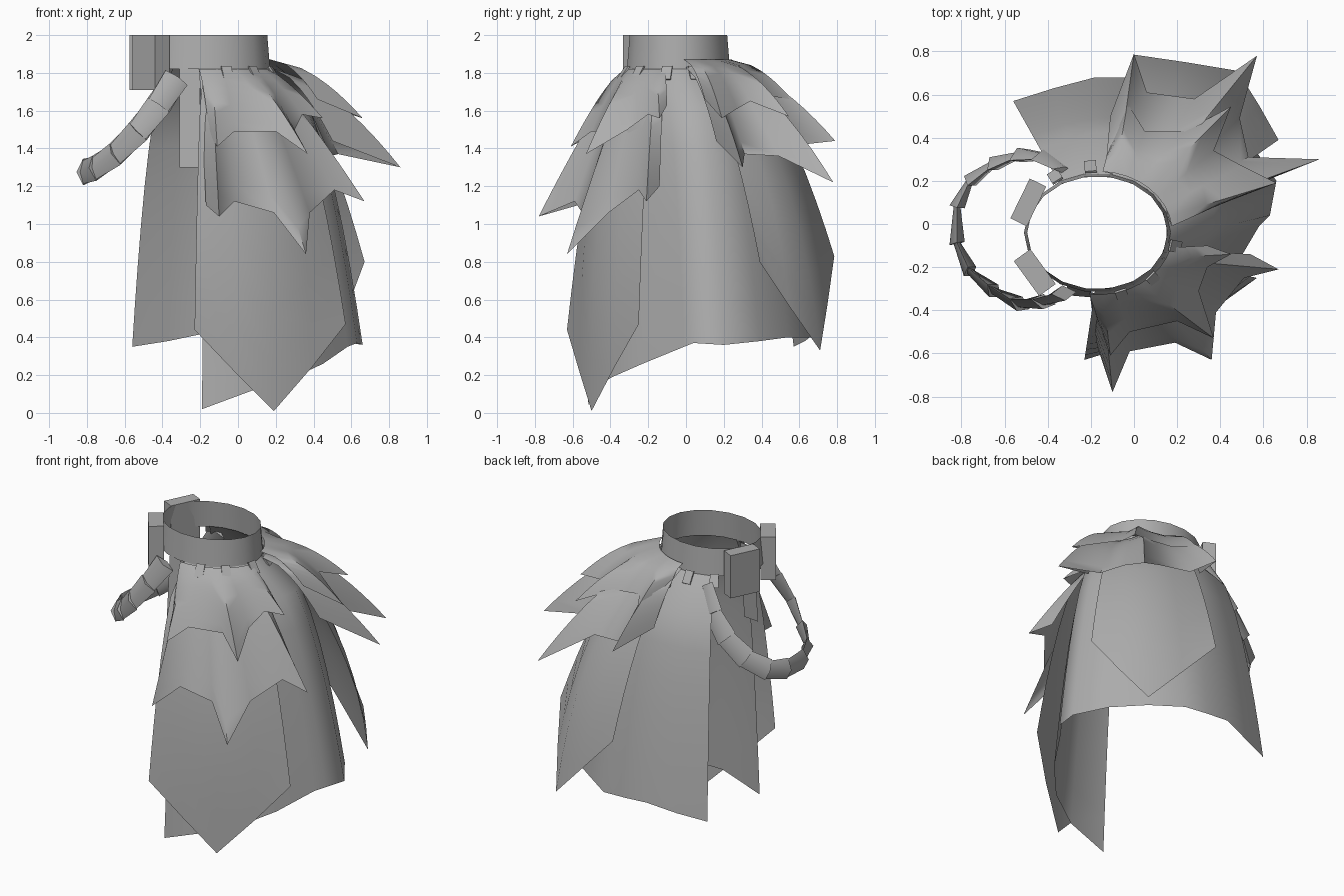
import bpy, bmesh, math
from mathutils import Vector, Matrix

if "Cube" in bpy.data.objects:
    bpy.data.objects.remove(bpy.data.objects["Cube"])

grey = bpy.data.materials.new("plain grey")
grey.use_nodes = True
colour = (0.42, 0.42, 0.42, 1)
grey.diffuse_color = colour
grey.node_tree.nodes["Principled BSDF"].inputs["Base Color"].default_value = colour


def finish(name, bm, angle=40):
    mesh = bpy.data.meshes.new(name)
    bm.to_mesh(mesh)
    bm.free()
    mesh.materials.append(grey)
    obj = bpy.data.objects.new(name, mesh)
    bpy.context.collection.objects.link(obj)
    bpy.ops.object.select_all(action="DESELECT")
    bpy.context.view_layer.objects.active = obj
    obj.select_set(True)
    bpy.ops.object.shade_smooth_by_angle(angle=math.radians(angle))


def waist(degrees, z, grow=0.0):
    a = math.radians(degrees)
    return Vector((-0.17 + (0.325 + grow) * math.cos(a),
                   -0.04 + (0.262 + grow) * math.sin(a), z))


def grid(bm, rows, closed=False):
    verts = [[bm.verts.new(p) for p in row] for row in rows]
    for up, low in zip(verts, verts[1:]):
        n = len(up)
        for i in range(n if closed else n - 1):
            j = (i + 1) % n
            bm.faces.new((up[i], low[i], low[j], up[j]))
    return verts


def cloth(name, hem, start, end, top, flare, grow=0.0, bulge=0.0, steps=7):
    """Hang a sheet from an arc of the waist down to the given hem points."""
    hem = [Vector(p) for p in hem]
    n = len(hem) - 1
    rows = []
    for r in range(steps + 1):
        t = r / steps
        row = []
        for i, low in enumerate(hem):
            s = i / n
            high = waist(start + (end - start) * s, top, grow)
            p = high.lerp(low, t ** flare)
            p.z = high.z + (low.z - high.z) * t
            out = Vector((low.x - high.x, low.y - high.y, 0)).normalized()
            row.append(p + out * bulge * math.sin(math.pi * t) * math.sin(math.pi * s))
        rows.append(row)
    bm = bmesh.new()
    grid(bm, rows)
    finish(name, bm, 60)


# Waistband
bm = bmesh.new()
angles = range(0, 360, 20)
grid(bm, [[waist(a, 2) for a in angles], [waist(a, 1.82, 0.015) for a in angles]], True)
finish("waistband", bm)

# Long open skirt, wrapping from the front round the left side to the back
cloth("long_skirt", [
    (-.19, -.52, .02), (.08, -.51, .12), (.3, -.39, .19), (.45, -.23, .26),
    (.58, -.01, .35), (.63, .04, .37), (.66, .2, .36), (.53, .39, .38), (.34, .54, .4),
    (.15, .67, .4), (-.02, .68, .41), (-.18, .68, .42), (-.37, .63, .38), (-.56, .57, .35)],
    -90, 122, 1.83, .42)

# Pointed long panels over the skirt
cloth("front_panel", [
    (-.23, -.63, .44), (-.02, -.565, .22), (.19, -.5, .01),
    (.39, -.38, .24), (.57, -.25, .47)],
    -92, -25, 1.82, .48, .012, .05)
cloth("back_panel", [
    (.67, .39, .8), (.58, .55, .56), (.48, .71, .33), (.24, .75, .58), (0, .785, .83)],
    15, 78, 1.83, .55, .012, .05)

# Jagged short tiers
cloth("front_lower_tier", [
    (-.17, -.57, 1.1), (-.1, -.78, 1.04), (-.02, -.59, 1.12), (.19, -.55, 1.06),
    (.36, -.63, .84), (.38, -.41, 1.06), (.51, -.25, 1.18), (.67, -.21, 1.12), (.54, -.14, 1.2)],
    -96, -16, 1.81, .85, .018)
cloth("front_upper_tier", [
    (-.15, -.5, 1.47), (-.11, -.61, 1.41), (-.02, -.5, 1.49), (.2, -.45, 1.49),
    (.37, -.53, 1.37), (.3, -.31, 1.5), (.34, -.2, 1.58), (.45, -.14, 1.56), (.34, -.1, 1.63)],
    -96, -14, 1.82, .75, .025)
cloth("back_lower_tier", [
    (.5, .16, 1.44), (.86, .3, 1.3), (.53, .31, 1.37), (.49, .49, 1.36),
    (.57, .78, 1.22), (.28, .58, 1.4), (.06, .61, 1.42), (0, .79, 1.44), (-.11, .5, 1.52)],
    8, 84, 1.83, .6, .018)
cloth("back_upper_tier", [
    (.42, .1, 1.66), (.66, .19, 1.56), (.5, .27, 1.61), (.37, .34, 1.65),
    (.45, .545, 1.57), (.235, .43, 1.66), (.05, .43, 1.68), (-.03, .56, 1.66), (-.12, .34, 1.74)],
    6, 86, 1.87, .55, .022)

# Short hanging strip beside the skirt opening
bm = bmesh.new()
grid(bm, [[(-.31, -.29, 1.82), (-.2, -.3, 1.82)], [(-.31, -.33, 1.3), (-.2, -.34, 1.3)]])
finish("short_strip", bm)


def box(name, centre, size, turn, tilt=0.0):
    bm = bmesh.new()
    place = (Matrix.Translation(centre) @ Matrix.Rotation(math.radians(turn), 4, "Z")
             @ Matrix.Rotation(math.radians(tilt), 4, "X"))
    bmesh.ops.create_cube(bm, size=1, matrix=place @ Matrix.Diagonal((*size, 1)))
    finish(name, bm)


# Two belt pouches
box("back_pouch", (-.49, .1, 1.855), (.205, .085, .29), 64)
box("front_pouch", (-.46, -.225, 1.855), (.2, .095, .29), -54)

# Small loops that join the cloth to the band
for k, a in enumerate((-72, -45, -12, 16, 95, 122)):
    box("belt_loop_%d" % (k + 1), waist(a, 1.8, .045), (.055, .01, .085), a + 90, -35)

# Hanging plaited cord made of overlapping tapered links
half = [(-.325, 1.775), (-.42, 1.63), (-.53, 1.49), (-.65, 1.37), (-.76, 1.295), (-.82, 1.275)]
back = (.25, .31, .32, .28, .2, .08)
front = (-.32, -.36, -.37, -.31, -.22, -.09)
path = [Vector((x, y, z)) for (x, z), y in zip(half, back)]
path += [Vector((x, y, z)) for (x, z), y in reversed(list(zip(half, front)))]
middle = Vector((-.35, -.02, 1.95))
bm = bmesh.new()
sections = []
for k, p in enumerate(path):
    along = (path[min(k + 1, len(path) - 1)] - path[max(k - 1, 0)]).normalized()
    out = p - middle
    out.z = 0
    out = (out - along * out.dot(along)).normalized()
    sections.append((p, out, along.cross(out)))
for first, second in zip(sections, sections[1:]):
    rings = []
    for (p, out, side), w, d in ((first, .062, .016), (second, .07, .036)):
        rings.append([p + out * d, p + side * w, p - out * d, p - side * w])
    ends = grid(bm, rings, True)
    bm.faces.new(ends[0])
    bm.faces.new(ends[1][::-1])
bmesh.ops.recalc_face_normals(bm, faces=bm.faces[:])
finish("plaited_cord", bm, 50)
